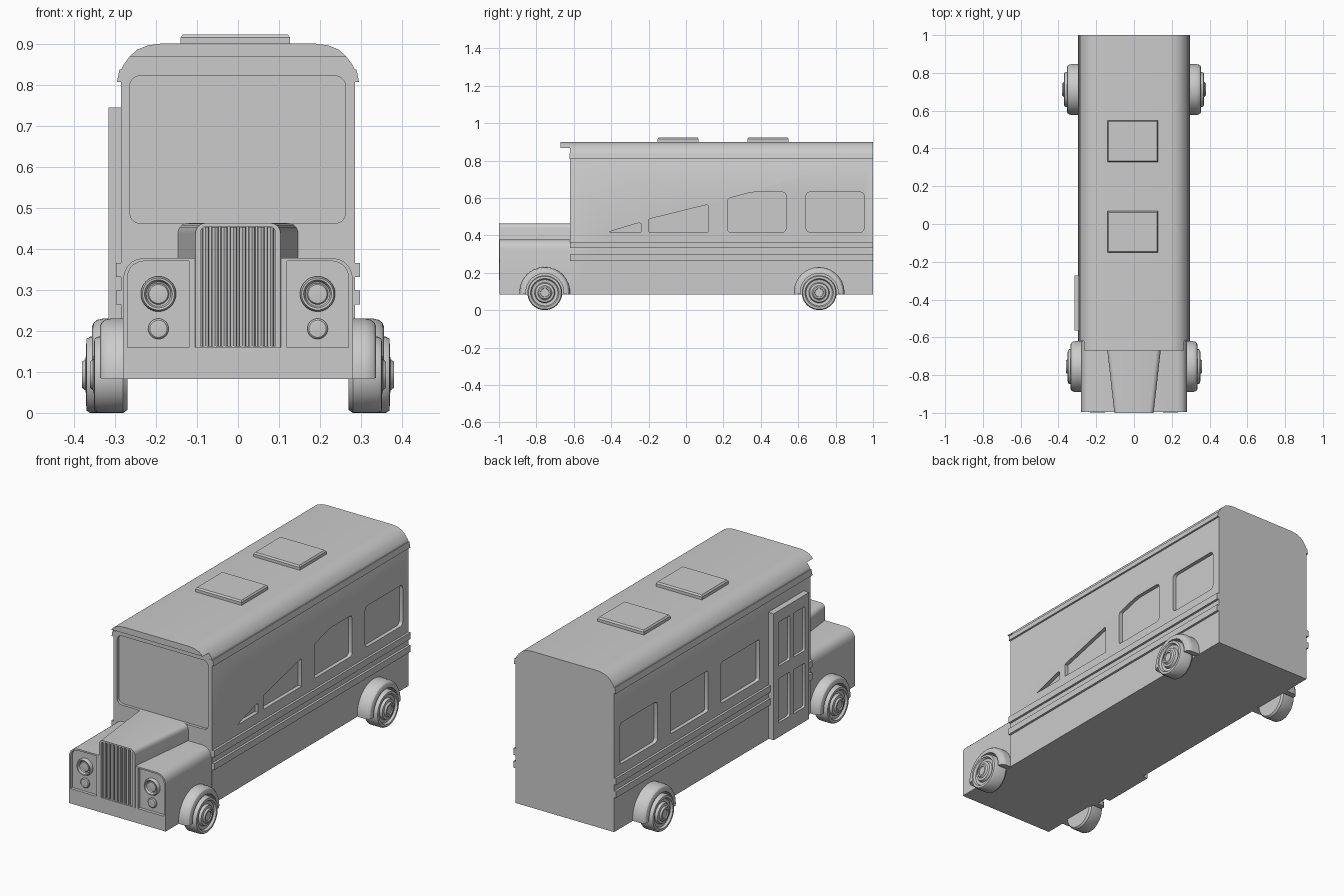
import bpy, bmesh, math
from mathutils import Vector

if "Cube" in bpy.data.objects:
    bpy.data.objects.remove(bpy.data.objects["Cube"])


def finish(name, bm):
    bmesh.ops.remove_doubles(bm, verts=bm.verts, dist=1e-5)
    bmesh.ops.recalc_face_normals(bm, faces=bm.faces)
    me = bpy.data.meshes.new(name)
    bm.to_mesh(me)
    bm.free()
    ob = bpy.data.objects.new(name, me)
    bpy.context.collection.objects.link(ob)
    return ob


def rounded(pts, n=5):
    """Outline from (u, v) or (u, v, corner radius) points."""
    out = []
    for i, p in enumerate(pts):
        c = Vector(p[:2])
        if len(p) < 3:
            out.append(c)
            continue
        a = c + (Vector(pts[i - 1][:2]) - c).normalized() * p[2]
        b = c + (Vector(pts[(i + 1) % len(pts)][:2]) - c).normalized() * p[2]
        for k in range(n + 1):
            t = k / n
            out.append(a * (1 - t) ** 2 + c * (2 * t * (1 - t) * 0.8 + 0) + (a + b) * (0.2 * t * (1 - t)) + b * t ** 2)
    return out


def rect(u0, u1, v0, v1, r=0.0):
    pts = [(u0, v0), (u1, v0), (u1, v1), (u0, v1)]
    return [p + (r,) for p in pts] if r else pts


PLACE = {'x': lambda u, v, h: (h, u, v),
         'y': lambda u, v, h: (u, h, v),
         'z': lambda u, v, h: (u, v, h)}


def loft(name, pts, axis, a, b, end=None):
    """Solid between an outline at a and an outline at b along an axis."""
    bm = bmesh.new()
    p, q = rounded(pts), rounded(end or pts)
    A = [bm.verts.new(PLACE[axis](v.x, v.y, a)) for v in p]
    B = [bm.verts.new(PLACE[axis](v.x, v.y, b)) for v in q]
    bm.faces.new(A)
    bm.faces.new(B)
    for i in range(len(A)):
        j = (i + 1) % len(A)
        bm.faces.new((A[i], A[j], B[j], B[i]))
    return finish(name, bm)


def lathe(name, prof, axis, u, v, start=0, sweep=360, n=40):
    """Revolve a closed (radius, height) profile; partial sweeps get capped."""
    bm = bmesh.new()
    rings = []
    for k in range(n + 1):
        t = math.radians(start + sweep * k / n)
        rings.append([bm.verts.new(PLACE[axis](u + r * math.cos(t), v + r * math.sin(t), h)) for r, h in prof])
    m = len(prof)
    for A, B in zip(rings, rings[1:]):
        for i in range(m):
            j = (i + 1) % m
            if prof[i][0] or prof[j][0]:
                bm.faces.new((A[i], A[j], B[j], B[i]))
    if sweep < 360:
        bm.faces.new(rings[0])
        bm.faces.new(rings[-1])
    return finish(name, bm)


def cut(target, cutters):
    for c in cutters:
        c.hide_render = True
        mod = target.modifiers.new('recess', 'BOOLEAN')
        mod.operation = 'DIFFERENCE'
        mod.solver = 'EXACT'
        mod.object = c
        bpy.context.view_layer.objects.active = target
        bpy.ops.object.modifier_apply(modifier=mod.name)
        bpy.data.objects.remove(c)


# Cabin with rounded roof
edge = [(0.285, 0.837), (0.278, 0.85), (0.265, 0.868), (0.245, 0.886), (0.22, 0.896), (0.19, 0.9)]
roof = edge + [(-x, z) for x, z in reversed(edge)]
body = loft('cabin_body', [(-0.285, 0.083), (0.285, 0.083)] + roof, 'y', -0.62, 1.0)
visor = [p for p in roof if p[1] > 0.86]
loft('roof_visor', visor, 'y', -0.67, -0.615)

# Recessed windows: sloping row on the right, rectangles on the left
zb, zt = 0.417, 0.631
rear = rect(0.642, 0.952, zb, zt, 0.02)
right = [[(-0.417, zb), (-0.24, zb), (-0.24, 0.467, 0.01), (-0.265, 0.463)],
         [(-0.198, zb), (0.118, zb), (0.118, 0.565, 0.01), (-0.198, 0.487)],
         [(0.225, zb, 0.01), (0.535, zb, 0.02), (0.535, zt, 0.02), (0.353, zt, 0.02), (0.225, 0.597, 0.01)],
         rear]
left = [rect(-0.198, 0.118, zb, zt, 0.01), rect(0.225, 0.535, zb, zt, 0.01), rear]
cutters = [loft('cutter', w, 'x', 0.265, 0.33) for w in right]
cutters += [loft('cutter', w, 'x', -0.33, -0.265) for w in left]
cutters.append(loft('cutter', rect(-0.264, 0.262, 0.462, 0.822, 0.025), 'y', -0.7, -0.605))
cut(body, cutters)

# Gutters and side trim rails
for s, side in ((1, 'right'), (-1, 'left')):
    loft('gutter_' + side, [(s * 0.27, 0.807), (s * 0.295, 0.807), (s * 0.289, 0.837), (s * 0.27, 0.837)],
         'y', -0.622, 1.0)
    for i, z in enumerate((0.264, 0.331)):
        loft(f'trim_rail_{side}_{i}', rect(s * 0.275, s * 0.297, z, z + 0.034), 'y', -0.62, 1.0)

# Entrance door with four recessed panels
door = loft('entrance_door', rect(-0.565, -0.272, 0.085, 0.745), 'x', -0.316, -0.27)
cut(door, [loft('cutter', rect(y, y + 0.095, z, z + 0.23, 0.008), 'x', -0.35, -0.302)
           for y in (-0.53, -0.405) for z in (0.16, 0.455)])

# Roof hatches
for i, y in enumerate((-0.152, 0.328)):
    loft(f'roof_hatch_{i}', rect(-0.14, 0.127, y, y + 0.22), 'z', 0.89, 0.915)
    loft(f'roof_hatch_lid_{i}', rect(-0.14, 0.127, y, y + 0.22), 'z', 0.915, 0.923,
         rect(-0.134, 0.121, y + 0.006, y + 0.214))

# Nose with fenders, and tapered bonnet
nose = loft('front_fenders', [(-0.28, 0.083), (0.28, 0.083), (0.28, 0.378, 0.05), (-0.28, 0.378, 0.05)],
            'y', -0.996, -0.61)


def bonnet_outline(w, z):
    return [(-w, 0.16), (w, 0.16), (w, z, 0.025), (-w, z, 0.025)]


bonnet = loft('bonnet', bonnet_outline(0.104, 0.463), 'y', -1.0, -0.61, bonnet_outline(0.148, 0.463))


def grille_cutter():
    return loft('cutter', [(-0.091, 0.163), (0.091, 0.163), (0.091, 0.455, 0.015), (-0.091, 0.455, 0.015)],
                'y', -1.1, -0.975)


cut(bonnet, [grille_cutter()])
panels = [loft('cutter', [(s * 0.12, 0.16), (s * 0.27, 0.16), (s * 0.27, 0.37, 0.04), (s * 0.12, 0.37)],
               'y', -1.1, -0.98) for s in (1, -1)]
cut(nose, [grille_cutter()] + panels)
for i in range(8):
    x = (i - 3.5) * 0.0225
    loft(f'grille_bar_{i}', [(x - 0.009, -0.97), (x - 0.007, -0.994), (x, -0.998), (x + 0.007, -0.994),
                             (x + 0.009, -0.97)], 'z', 0.162, 0.453)

# Headlights and indicator lamps
for s, side in ((1, 'right'), (-1, 'left')):
    lathe('headlight_' + side, [(0, -0.97), (0.043, -0.97), (0.043, -0.99), (0.039, -0.999), (0.034, -0.998),
                                (0.03, -0.987), (0.026, -0.985), (0.023, -0.99), (0, -0.993)], 'y', s * 0.194, 0.29)
    lathe('indicator_' + side, [(0, -0.97), (0.025, -0.97), (0.025, -0.986), (0.021, -0.99), (0, -0.992)],
          'y', s * 0.194, 0.205)

# Wheels and wheel arches
for end, y, off in (('front', -0.755, 0.0), ('rear', 0.712, 0.019)):
    for s, side in ((1, 'right'), (-1, 'left')):
        tyre = [(0, 0.27), (0.086, 0.27), (0.093, 0.28), (0.093, 0.341), (0.088, 0.35), (0.076, 0.351),
                (0.07, 0.34), (0.055, 0.338), (0.05, 0.351), (0.038, 0.353), (0.032, 0.361), (0.024, 0.361),
                (0.022, 0.356), (0, 0.356)]
        lathe(f'{end}_wheel_{side}', [(r, s * (h + off)) for r, h in tyre], 'x', y, 0.093)
        arch = [(0.101, 0.26), (0.135, 0.26), (0.135, 0.31), (0.132, 0.324), (0.125, 0.333), (0.115, 0.337),
                (0.101, 0.337)]
        lathe(f'{end}_arch_{side}', [(r, s * (h + (off if h > 0.3 else 0))) for r, h in arch],
              'x', y, 0.095, -5, 190, 32)

# Smooth curved surfaces, keep edges crisp
bpy.ops.object.select_all(action='SELECT')
bpy.context.view_layer.objects.active = body
bpy.ops.object.shade_smooth_by_angle(angle=math.radians(30))
